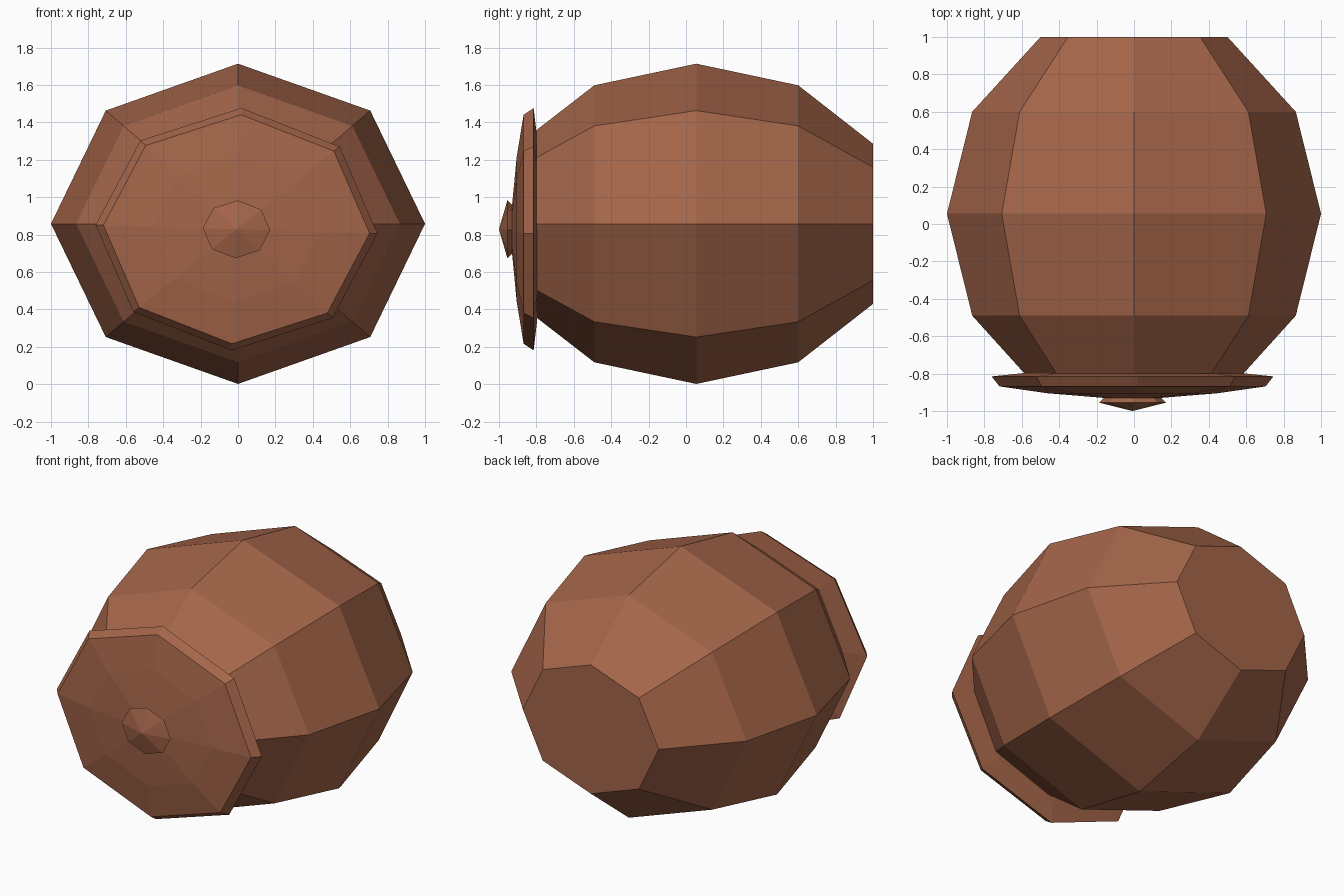
import bpy, bmesh, math

if "Cube" in bpy.data.objects:
    bpy.data.objects.remove(bpy.data.objects["Cube"])

clay = bpy.data.materials.new("reddish brown")
clay.diffuse_color = (0.37, 0.13, 0.067, 1)
clay.use_nodes = True
clay.node_tree.nodes["Principled BSDF"].inputs["Base Color"].default_value = clay.diffuse_color


def lathe(name, profile, centre, squash, turn=0.0):
    """Eight-sided turned shape along y; profile is (y, x radius), radius 0 is a tip."""
    bm = bmesh.new()
    rings = []
    for y, r in profile:
        if r == 0:
            rings.append([bm.verts.new((centre[0], y, centre[1]))])
            continue
        ring = []
        for k in range(8):
            t = math.radians(45 * k + turn)
            ring.append(bm.verts.new((centre[0] + r * math.cos(t), y,
                                      centre[1] + r * squash * math.sin(t))))
        rings.append(ring)
    for a, b in zip(rings, rings[1:]):
        for k in range(8):
            j = (k + 1) % 8
            if len(a) == 1:
                bm.faces.new((a[0], b[k], b[j]))
            else:
                bm.faces.new((a[k], a[j], b[j], b[k]))
    for ring in (rings[0], rings[-1]):
        if len(ring) > 1:
            bm.faces.new(ring)
    bmesh.ops.recalc_face_normals(bm, faces=bm.faces)
    mesh = bpy.data.meshes.new(name)
    bm.to_mesh(mesh)
    bm.free()
    mesh.materials.append(clay)
    obj = bpy.data.objects.new(name, mesh)
    bpy.context.collection.objects.link(obj)
    return obj


# barrel-shaped pot body lying on its side, flat base at the back
lathe("pot_body", [(-0.8, 0.585), (-0.49, 0.865), (0.055, 1.0), (0.6, 0.865), (1.0, 0.5)],
      (0, 0.858), 0.856)

# shallow domed lid over the mouth, turned slightly
lid_centre = (-0.008, 0.829)
lathe("lid", [(-0.93, 0.15), (-0.905, 0.453), (-0.868, 0.712), (-0.815, 0.754), (-0.797, 0.58)],
      lid_centre, 0.86, -2)

# pointed knob on the lid
lathe("lid_knob", [(-1.0, 0), (-0.955, 0.18), (-0.927, 0.15)], lid_centre, 0.86, -2)
